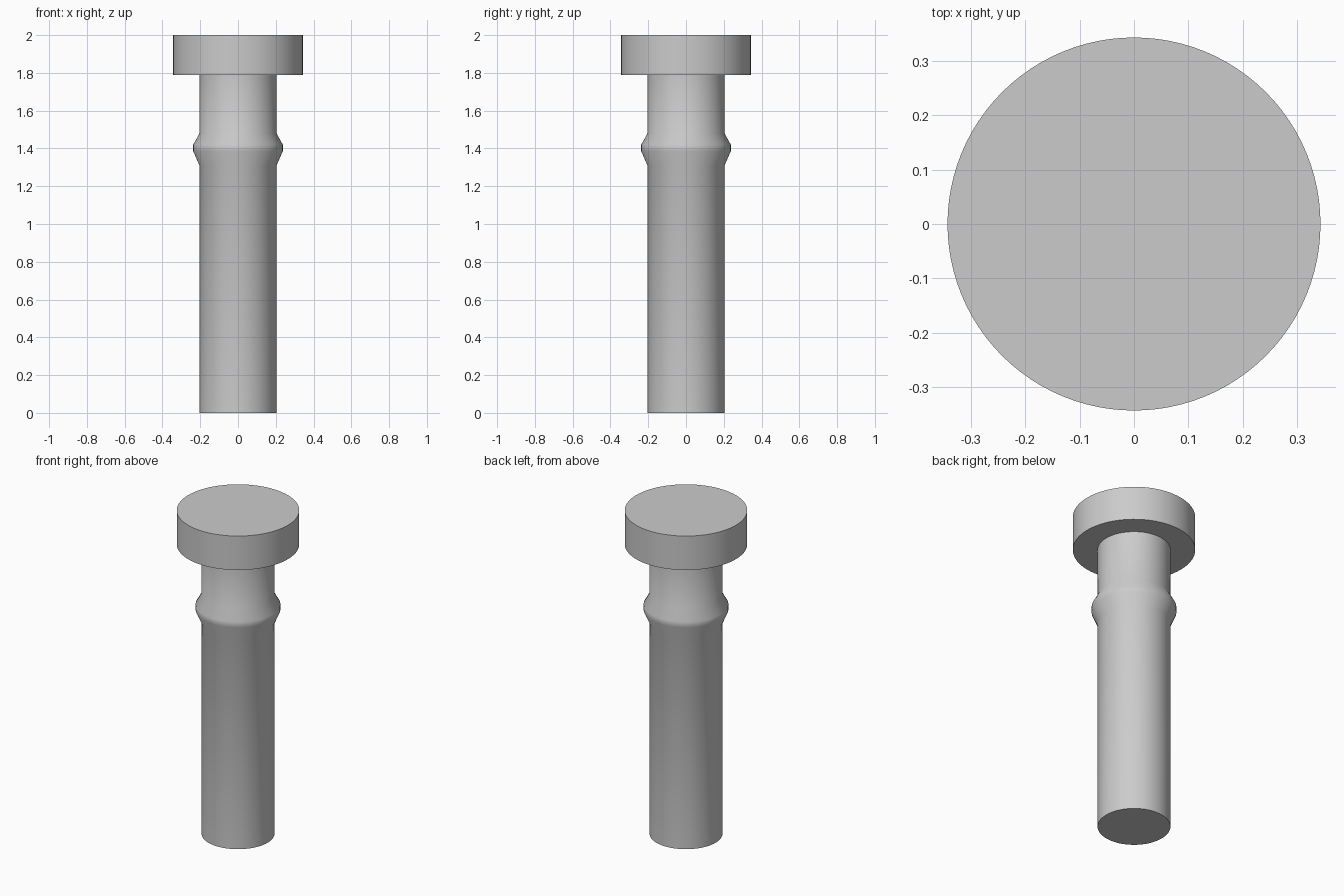
import bpy
import bmesh
import math

if "Cube" in bpy.data.objects:
    bpy.data.objects.remove(bpy.data.objects["Cube"], do_unlink=True)

SIDES = 96

# Plain grey metal
grey = bpy.data.materials.new("grey_metal")
grey.use_nodes = True
grey.diffuse_color = (0.6, 0.6, 0.6, 1)
grey.node_tree.nodes["Principled BSDF"].inputs["Base Color"].default_value = (0.6, 0.6, 0.6, 1)


def lathe(name, profile):
    """Spin a (radius, height) profile around z; both ends lie on the axis."""
    bm = bmesh.new()
    verts = [bm.verts.new((r, 0, z)) for r, z in profile]
    edges = [bm.edges.new(pair) for pair in zip(verts, verts[1:])]
    bmesh.ops.spin(bm, geom=verts + edges, cent=(0, 0, 0), axis=(0, 0, 1),
                   angle=math.tau, steps=SIDES, use_duplicate=False)
    bmesh.ops.remove_doubles(bm, verts=bm.verts, dist=0.0001)
    bmesh.ops.recalc_face_normals(bm, faces=bm.faces)
    mesh = bpy.data.meshes.new(name)
    bm.to_mesh(mesh)
    bm.free()
    mesh.materials.append(grey)
    obj = bpy.data.objects.new(name, mesh)
    bpy.context.collection.objects.link(obj)
    bpy.ops.object.select_all(action="DESELECT")
    obj.select_set(True)
    bpy.context.view_layer.objects.active = obj
    bpy.ops.object.shade_smooth_by_angle(angle=math.radians(32))
    return obj


HEAD_BOTTOM = 1.79
SHAFT_R, BEAD_R, HEAD_R = 0.204, 0.237, 0.343

# Shaft with its raised bead, and the flat head, turned as one closed solid
lathe("pin_with_bead_and_head", [
    (0, 0), (SHAFT_R, 0),
    (SHAFT_R, 1.31), (BEAD_R, 1.385), (BEAD_R, 1.42), (SHAFT_R, 1.48),
    (SHAFT_R, HEAD_BOTTOM), (HEAD_R, HEAD_BOTTOM),
    (HEAD_R, 2), (0, 2),
])
